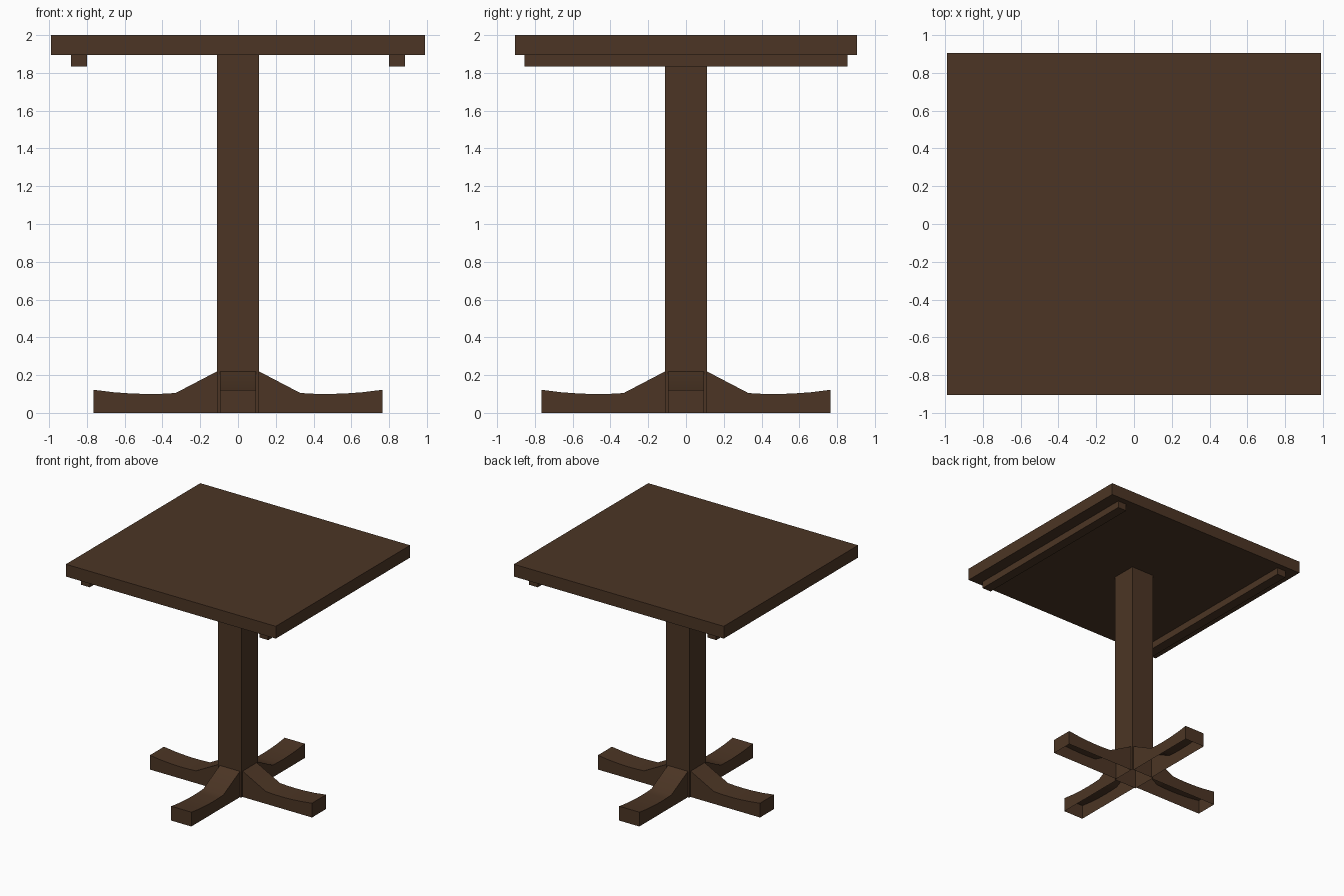
import bpy, bmesh, math
from mathutils import Matrix

if "Cube" in bpy.data.objects:
    bpy.data.objects.remove(bpy.data.objects["Cube"])

wood = bpy.data.materials.new("dark_brown_wood")
wood.diffuse_color = (0.072, 0.036, 0.018, 1)
wood.use_nodes = True
wood.node_tree.nodes["Principled BSDF"].inputs["Base Color"].default_value = wood.diffuse_color


def finish(name, bm):
    me = bpy.data.meshes.new(name)
    bm.to_mesh(me)
    bm.free()
    ob = bpy.data.objects.new(name, me)
    bpy.context.collection.objects.link(ob)
    me.materials.append(wood)
    return ob


def box(name, lo, hi, open_bottom=False):
    bm = bmesh.new()
    bmesh.ops.create_cube(bm, size=1)
    for v in bm.verts:
        v.co = [hi[i] if v.co[i] > 0 else lo[i] for i in range(3)]
    if open_bottom:
        down = [f for f in bm.faces if f.normal.z < -0.5]
        bmesh.ops.delete(bm, geom=down, context='FACES_ONLY')
    return finish(name, bm)


# Table top, pedestal column and the two battens under the top
box("table_top", (-0.99, -0.905, 1.895), (0.99, 0.905, 2.0))
box("column", (-0.11, -0.11, 0), (0.11, 0.11, 1.895), open_bottom=True)
for side, x in (("left", -0.842), ("right", 0.842)):
    box(side + "_batten", (x - 0.042, -0.855, 1.835), (x + 0.042, 0.855, 1.895))

# Foot profile: straight slope from the column, then a shallow dip to the tip
profile = [(0.11, 0.22), (0.33, 0.105), (0.40, 0.101), (0.48, 0.10),
           (0.56, 0.102), (0.66, 0.109), (0.765, 0.122)]
HALF = 0.095


def foot(name, angle):
    # hollow shell: top, sides and tip, open underneath and at the column
    bm = bmesh.new()
    rings = [[bm.verts.new(p) for p in ((x, -HALF, 0), (x, -HALF, z),
                                        (x, HALF, z), (x, HALF, 0))]
             for x, z in profile]
    for a, b in zip(rings, rings[1:]):
        for i in range(3):
            bm.faces.new((a[i], b[i], b[i + 1], a[i + 1]))
    bm.faces.new(list(reversed(rings[-1])))
    bmesh.ops.recalc_face_normals(bm, faces=bm.faces)
    # make sure the shell faces outwards
    bm.normal_update()
    tip = max(bm.faces, key=lambda f: f.calc_center_median().x)
    if tip.normal.x < 0:
        bmesh.ops.reverse_faces(bm, faces=bm.faces)
    bm.transform(Matrix.Rotation(angle, 4, 'Z'))
    ob = finish(name, bm)
    bpy.ops.object.select_all(action='DESELECT')
    ob.select_set(True)
    bpy.context.view_layer.objects.active = ob
    bpy.ops.object.shade_smooth_by_angle(angle=math.radians(40))


# Four feet in a cross
for k, name in enumerate(("right_foot", "back_foot", "left_foot", "front_foot")):
    foot(name, k * math.pi / 2)
